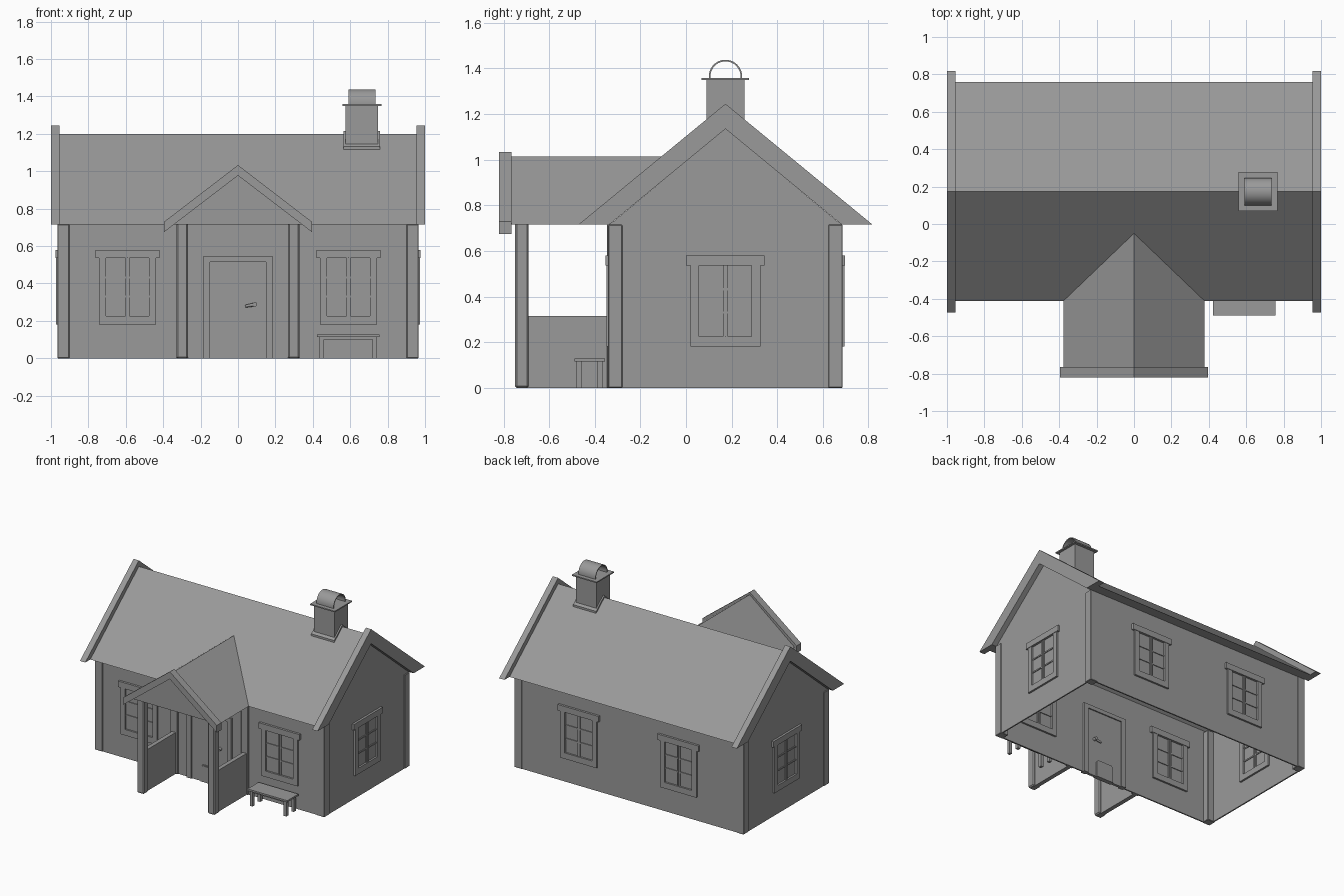
import bpy, bmesh, math
from mathutils import Matrix, Vector

if "Cube" in bpy.data.objects:
    bpy.data.objects.remove(bpy.data.objects["Cube"])

grey = bpy.data.materials.new("plain grey")
grey.use_nodes = True
COLOUR = (0.32, 0.32, 0.32, 1)
grey.diffuse_color = COLOUR
grey.node_tree.nodes["Principled BSDF"].inputs["Base Color"].default_value = COLOUR

MID = 0.173     # ridge line in y
EAVE = 0.715
WX, WY = 0.96, 0.508   # outer wall half sizes


def finish(name, bm, bevel=0):
    bmesh.ops.recalc_face_normals(bm, faces=bm.faces)
    mesh = bpy.data.meshes.new(name)
    bm.to_mesh(mesh)
    bm.free()
    mesh.materials.append(grey)
    ob = bpy.data.objects.new(name, mesh)
    bpy.context.collection.objects.link(ob)
    if bevel:
        mod = ob.modifiers.new("bevel", "BEVEL")
        mod.width = bevel
        mod.segments = 1
    return ob


def add_box(bm, x, y, z):
    """Box from three (low, high) ranges."""
    lo, hi = Vector((x[0], y[0], z[0])), Vector((x[1], y[1], z[1]))
    m = Matrix.Translation((lo + hi) / 2) @ Matrix.Diagonal((*(hi - lo), 1))
    bmesh.ops.create_cube(bm, size=1, matrix=m)


def boxes(name, parts, bevel=0):
    bm = bmesh.new()
    for part in parts:
        add_box(bm, *part)
    return finish(name, bm, bevel)


def prism(name, profile, a, b, axis="x"):
    """Extrude a (side, z) profile along x or y."""
    bm = bmesh.new()
    put = (lambda u, z: (a, u, z)) if axis == "x" else (lambda u, z: (u, a, z))
    face = bm.faces.new([bm.verts.new(put(u, z)) for u, z in profile])
    out = bmesh.ops.extrude_face_region(bm, geom=[face])
    verts = [v for v in out["geom"] if isinstance(v, bmesh.types.BMVert)]
    step = (b - a, 0, 0) if axis == "x" else (0, b - a, 0)
    bmesh.ops.translate(bm, verts=verts, vec=step)
    return finish(name, bm)


def chevron(mid, out_w, out_top, out_low, in_w, in_top, in_low):
    return [(mid - out_w, out_low), (mid, out_top), (mid + out_w, out_low),
            (mid + in_w, in_low), (mid, in_top), (mid - in_w, in_low)]


# Walls: thin open shell
for name, s in (("front", -1), ("back", 1)):
    y = sorted((MID + s * WY, MID + s * (WY - 0.01)))
    boxes(name + "_wall", [((-WX, WX), y, (0, EAVE + 0.01))])
gable = [(MID - WY, 0), (MID + WY, 0), (MID + WY, EAVE), (MID, 1.137), (MID - WY, EAVE)]
for name, s in (("left", 1), ("right", -1)):
    prism(name + "_gable_wall", gable, s * (WX - 0.01), s * WX)
    for end, t in (("front", -1), ("back", 1)):
        x = sorted((s * 0.902, s * 0.966))
        y = sorted((MID + t * 0.452, MID + t * 0.514))
        boxes(f"{end}_{name}_corner_post", [(x, y, (0, EAVE))], 0.003)
    prism(name + "_gable_board", chevron(MID, 0.645, 1.245, EAVE, 0.51, 1.135, EAVE),
          s * 0.955, s * 1.0)

# Main roof
prism("main_roof", chevron(MID, 0.585, 1.2, EAVE, 0.51, 1.135, EAVE), -0.955, 0.955)


# Windows, the same outside and inside
def window(name, x, y, turn):
    out, sash, bar = (-0.014, 0.024), (-0.009, 0.019), (-0.006, 0.016)
    parts = [((-0.172, 0.172), (-0.017, 0.027), (0.535, 0.58)),
             ((-0.153, 0.153), out, (0.18, 0.225))]
    for s in (-1, 1):
        parts.append((sorted((s * 0.115, s * 0.153)), out, (0.225, 0.535)))
        parts.append((sorted((s * 0.003, s * 0.011)), sash, (0.225, 0.535)))
        for z in (0.33, 0.432):
            parts.append((sorted((s * 0.011, s * 0.115)), bar, (z - 0.005, z + 0.005)))
    parts.append(((-0.003, 0.003), bar, (0.225, 0.535)))
    ob = boxes(name, parts)
    ob.location = (x, y, 0)
    ob.rotation_euler.z = math.radians(turn)


for name, s in (("left", 1), ("right", -1)):
    window(f"front_{name}_window", s * 0.591, MID - WY, 0)
    window(f"back_{name}_window", s * 0.42, MID + WY, 180)
    window(f"{name}_gable_window", s * WX, MID, s * 90)

# Door with frame, pet flap and lever handle
FY = MID - WY
boxes("door_frame", [((-0.187, -0.15), (FY - 0.014, FY + 0.024), (0, 0.545)),
                     ((0.15, 0.187), (FY - 0.014, FY + 0.024), (0, 0.545)),
                     ((-0.15, 0.15), (FY - 0.014, FY + 0.024), (0.515, 0.545))])
boxes("door", [((-0.15, 0.15), (FY - 0.005, FY + 0.015), (0, 0.515))])
flap = [(-0.073, 0), (0.073, 0), (0.073, 0.115), (0.06, 0.13), (-0.06, 0.13), (-0.073, 0.115)]
prism("pet_flap", flap, FY - 0.012, FY + 0.022, "y")
boxes("flap_hinge", [((-0.06, 0.06), (FY - 0.016, FY), (0.116, 0.124))])
bm = bmesh.new()
for d in (FY - 0.016, FY + 0.026):
    m = Matrix.Translation((0.09, d, 0.288)) @ Matrix.Rotation(math.pi / 2, 4, "X")
    bmesh.ops.create_cone(bm, cap_ends=True, segments=16, radius1=0.012, radius2=0.012,
                          depth=0.026, matrix=m)
    m = Matrix.Translation((0.065, d, 0.283)) @ Matrix.Rotation(math.radians(80), 4, "Y")
    bmesh.ops.create_cone(bm, cap_ends=True, segments=12, radius1=0.007, radius2=0.01,
                          depth=0.055, matrix=m)
finish("door_handle", bm)

# Porch: posts, low side walls, roof and front board
for name, s in (("left", 1), ("right", -1)):
    x = sorted((s * 0.268, s * 0.328))
    wall_x = sorted((s * 0.282, s * 0.314))
    boxes(name + "_porch_post", [(x, (-0.75, -0.69), (0, EAVE + 0.01))], 0.008)
    boxes(name + "_porch_half_post", [(x, (FY - 0.012, FY + 0.005), (0, EAVE))], 0.003)
    boxes(name + "_porch_side_wall", [(wall_x, (-0.7, FY), (0, 0.315))])

bm = bmesh.new()
HALF, TOP = 0.378, 1.015
front = [bm.verts.new((x, -0.77, z)) for x, z in ((-HALF, EAVE), (HALF, EAVE), (0, TOP))]
back = [bm.verts.new(p) for p in ((-HALF, -0.41, EAVE), (HALF, -0.41, EAVE), (0, -0.045, TOP))]
bm.faces.new(front)
bm.faces.new(back)
for i in range(3):
    j = (i + 1) % 3
    bm.faces.new((front[i], front[j], back[j], back[i]))
finish("porch_roof", bm)
prism("porch_gable_board", chevron(0, 0.395, 1.033, 0.73, 0.395, 0.977, 0.675),
      -0.82, -0.765, "y")

# Chimney with roof collar, shaft, cap plate and hollow arched hood
CX = 0.662
prism("chimney_collar", chevron(MID, 0.1, 1.215, 1.132, 0.1, 1.195, 1.112), CX - 0.097, CX + 0.097)
boxes("chimney_shaft", [((CX - 0.086, CX + 0.086), (MID - 0.083, MID + 0.083), (1.1, 1.352))])
boxes("chimney_cap", [((CX - 0.104, CX + 0.104), (MID - 0.104, MID + 0.104), (1.35, 1.359))])


def arc(r, rise):
    turns = [math.pi * i / 20 for i in range(21)]
    return [(MID + r * math.cos(t), 1.365 + rise * math.sin(t)) for t in turns]


def legs(r, pts):
    return [(MID + r, 1.356)] + pts + [(MID - r, 1.356)]


hood = prism("chimney_hood", legs(0.073, arc(0.073, 0.073)) + legs(0.066, arc(0.066, 0.066))[::-1],
             CX - 0.072, CX + 0.072)
for name in ("chimney_hood", "door_handle"):
    ob = bpy.data.objects[name]
    bpy.ops.object.select_all(action="DESELECT")
    ob.select_set(True)
    bpy.context.view_layer.objects.active = ob
    bpy.ops.object.shade_smooth_by_angle(angle=math.radians(35))

# Bench
boxes("bench_top", [((0.422, 0.757), (-0.488, -0.355), (0.115, 0.128))])
leg_parts = [((x, x + 0.022), (y, y + 0.024), (0, 0.116))
             for x in (0.437, 0.72) for y in (-0.479, -0.388)]
boxes("bench_legs", leg_parts)
boxes("bench_apron", [((0.455, 0.725), (y, y + 0.008), (0.1, 0.116)) for y in (-0.471, -0.38)])
